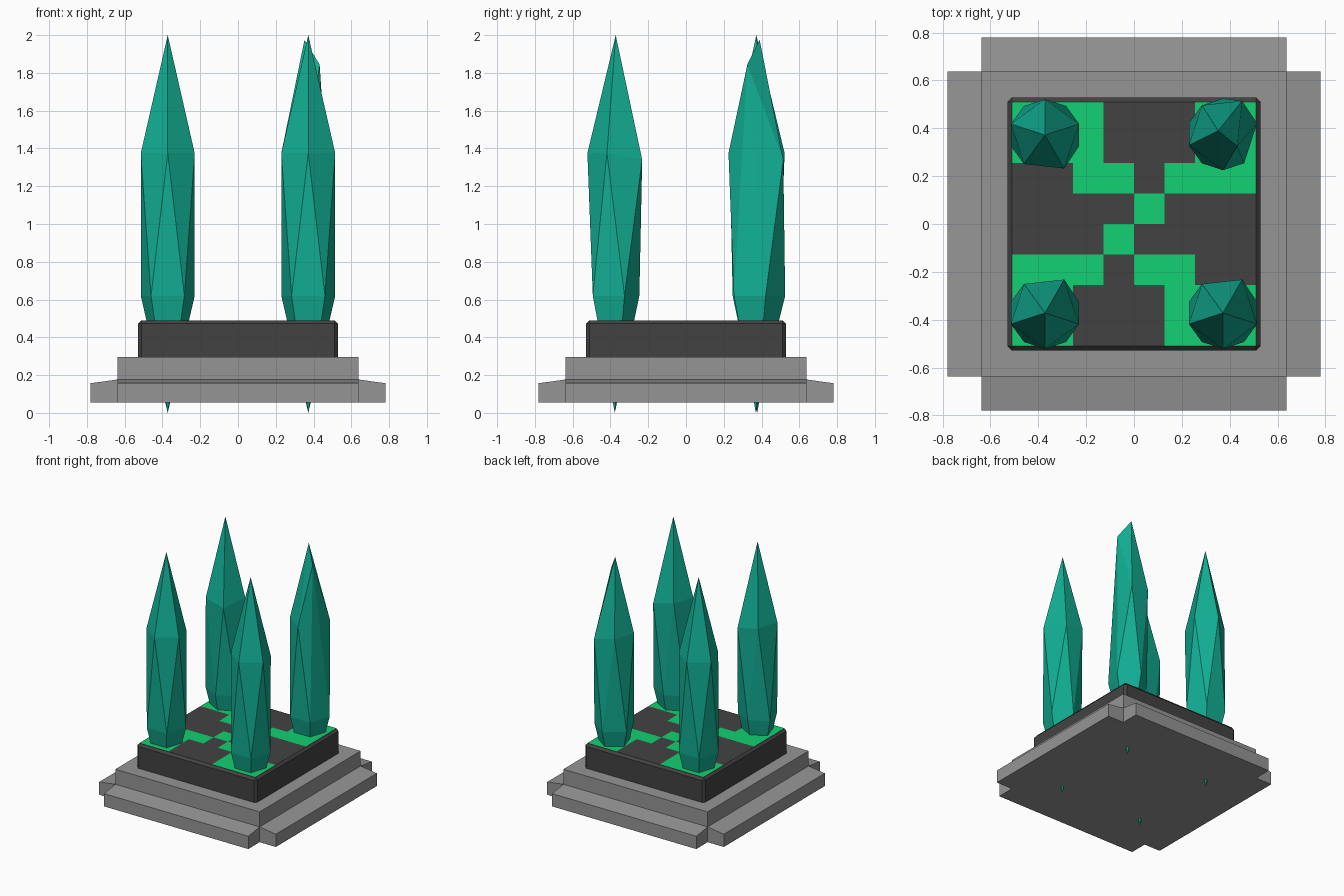
import bpy, bmesh, math
from mathutils import Matrix, Vector

if "Cube" in bpy.data.objects:
    bpy.data.objects.remove(bpy.data.objects["Cube"])


def material(name, rgb):
    m = bpy.data.materials.new(name)
    m.diffuse_color = (*rgb, 1)
    m.use_nodes = True
    m.node_tree.nodes["Principled BSDF"].inputs["Base Color"].default_value = m.diffuse_color
    return m


STONE = material("grey stone", (0.30, 0.30, 0.30))
DARK = material("dark stone", (0.055, 0.055, 0.055))
GREEN = material("bright green", (0.006, 0.64, 0.17))
TEAL = material("teal crystal", (0.006, 0.43, 0.30))


def finish(bm, name, *mats):
    bmesh.ops.recalc_face_normals(bm, faces=bm.faces)
    me = bpy.data.meshes.new(name)
    bm.to_mesh(me)
    bm.free()
    ob = bpy.data.objects.new(name, me)
    bpy.context.collection.objects.link(ob)
    for m in mats:
        me.materials.append(m)
    return ob


def box(name, half, z0, z1, mat, bevel=0):
    bm = bmesh.new()
    bmesh.ops.create_cube(bm, size=1, matrix=Matrix.Translation((0, 0, (z0 + z1) / 2))
                          @ Matrix.Diagonal((2 * half, 2 * half, z1 - z0, 1)))
    if bevel:
        # chamfer the upright and top edges only
        edges = [e for e in bm.edges if max(v.co.z for v in e.verts) > z1 - 0.001]
        bmesh.ops.bevel(bm, geom=edges, offset=bevel, segments=1, affect='EDGES')
    return finish(bm, name, mat)


# Stepped stone base: square core with a sloped ledge on each side
CORE = 0.637
box("base_core", CORE, 0.055, 0.297, STONE)
ledge = [(CORE, 0.055), (0.78, 0.055), (0.78, 0.157), (CORE, 0.177)]
for i, side in enumerate(("right", "back", "left", "front")):
    bm = bmesh.new()
    face = bm.faces.new([bm.verts.new((x, -CORE, z)) for x, z in ledge])
    out = bmesh.ops.extrude_face_region(bm, geom=[face])["geom"]
    bmesh.ops.translate(bm, vec=(0, 2 * CORE, 0),
                        verts=[g for g in out if isinstance(g, bmesh.types.BMVert)])
    bmesh.ops.rotate(bm, cent=(0, 0, 0), verts=bm.verts,
                     matrix=Matrix.Rotation(i * math.pi / 2, 3, 'Z'))
    finish(bm, "ledge_" + side, STONE)

# Dark plinth
box("plinth", 0.529, 0.297, 0.490, DARK, 0.018)

# Tiled top, green where the pattern has a hash
pattern = ["###...##", "###...##", "..##.###", "....#...",
           "...#....", "###.##..", "##...###", "##...###"]
bm = bmesh.new()
bmesh.ops.create_grid(bm, x_segments=8, y_segments=8, size=0.511,
                      matrix=Matrix.Translation((0, 0, 0.493)))
for f in bm.faces:
    c = f.calc_center_median()
    col, row = int((c.x + 0.511) / 0.12775), int((0.511 - c.y) / 0.12775)
    f.material_index = int(pattern[row][col] == "#")
finish(bm, "tiled_top", DARK, GREEN)


def crystal(name, x, y, flip=1, chipped=False):
    """Ten-sided stretched crystal: two rings of five and two tips."""
    bm = bmesh.new()

    def ring(z, start):
        return [bm.verts.new((0.15 * math.cos(math.radians(start + 72 * i)),
                              0.15 * math.sin(math.radians(start + 72 * i)), z))
                for i in range(5)]

    upper, lower = ring(1.375, -90), ring(0.62, -54)
    top, bottom = bm.verts.new((0, 0, 2)), bm.verts.new((0, -0.005, 0))
    # slightly uneven corners
    upper[2].co = (0.08, 0.14, 1.34)
    lower[2].co.y = 0.125
    if chipped:
        top.co = (-0.02, 0.015, 1.975)
        upper[1].co = (0.06, -0.05, 1.845)
        lower[2].co.y = 0.15
    for i in range(5):
        j = (i + 1) % 5
        bm.faces.new((upper[i], upper[j], top))
        bm.faces.new((upper[i], lower[i], upper[j]))
        bm.faces.new((lower[i], lower[j], upper[j]))
        bm.faces.new((lower[j], lower[i], bottom))
    for v in bm.verts:
        v.co = Vector((v.co.x + x, v.co.y * flip + y, v.co.z))
    finish(bm, name, TEAL)


# Four corner crystals
P = 0.372
crystal("crystal_front_left", -P, -P)
crystal("crystal_front_right", P, -P)
crystal("crystal_back_left", -P, P, flip=-1)
crystal("crystal_back_right", P, P + 0.003, chipped=True)
